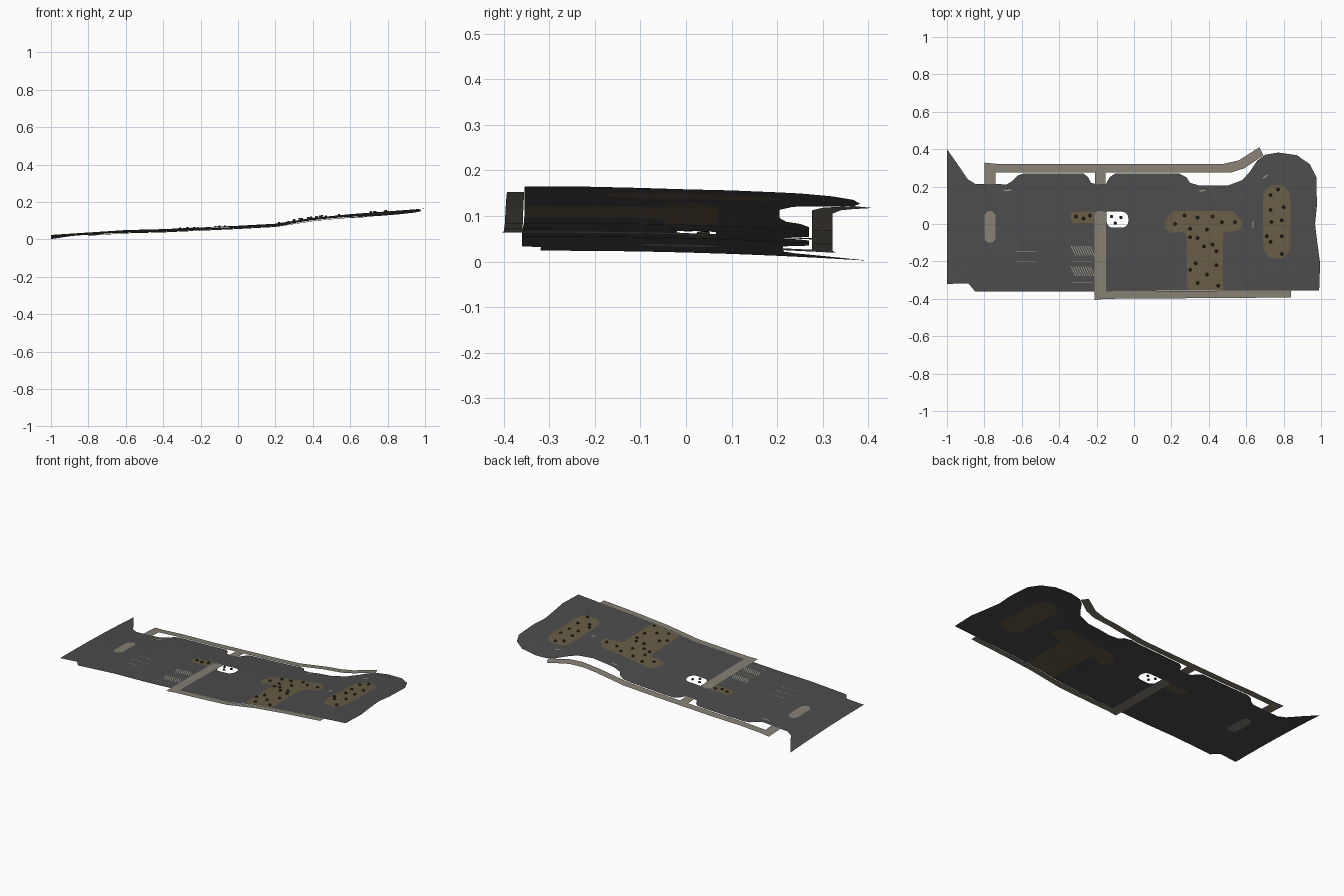
import bpy, bmesh, math
from mathutils import Vector
from mathutils.geometry import tessellate_polygon

cube = bpy.data.objects.get("Cube")
if cube:
    bpy.data.objects.remove(cube, do_unlink=True)


def material(name, rgb):
    m = bpy.data.materials.new(name)
    m.use_nodes = True
    m.diffuse_color = (*rgb, 1)
    bsdf = next(n for n in m.node_tree.nodes if n.type == 'BSDF_PRINCIPLED')
    bsdf.inputs["Base Color"].default_value = (*rgb, 1)
    return m


ASPHALT = material("dark grey asphalt", (.072, .072, .072))
PAVING = material("warm grey paving", (.24, .215, .175))
SOIL = material("brown soil", (.136, .107, .06))
KERB = material("rusty kerb", (.15, .065, .035))
SHRUB = material("dark green shrub", (.03, .032, .014))
PAINT = material("pale paint", (.38, .36, .29))

# Gentle hillside: rises along x, falls away towards the back
PROFILE = [(-1, .024), (-.8, .037), (-.6, .05), (-.4, .055), (0, .073), (.2, .084),
           (.4, .115), (.6, .135), (.8, .15), (1, .165)]


def height(x, y):
    x = max(-1, min(1, x))
    for (xa, za), (xb, zb) in zip(PROFILE, PROFILE[1:]):
        if x <= xb:
            z = za + (zb - za) * (x - xa) / (xb - xa)
            break
    return max(0, z - .022 * max(0, (y + .3) / .7) ** 2)


def finish(name, bm, mats):
    me = bpy.data.meshes.new(name)
    bm.to_mesh(me)
    bm.free()
    ob = bpy.data.objects.new(name, me)
    bpy.context.collection.objects.link(ob)
    for m in mats:
        me.materials.append(m)
    return ob


def drape(name, bm, mats, lift=0):
    # slice the flat sheet on a grid, then drop it onto the hillside
    bmesh.ops.triangulate(bm, faces=bm.faces)
    for axis in (Vector((1, 0, 0)), Vector((0, 1, 0))):
        for i in range(-9, 10):
            bmesh.ops.bisect_plane(bm, geom=bm.verts[:] + bm.edges[:] + bm.faces[:],
                                   plane_co=axis * i / 10, plane_no=axis)
    for f in bm.faces:
        f.normal_update()
        if f.normal.z < 0:
            f.normal_flip()
    for v in bm.verts:
        v.co.z = height(v.co.x, v.co.y) + lift
    return finish(name, bm, mats)


def sheet(name, outline, mat, holes=(), lift=0):
    loops = [[Vector((x, y, 0)) for x, y in p] for p in (outline, *holes)]
    bm = bmesh.new()
    verts = [bm.verts.new(p) for loop in loops for p in loop]
    for tri in tessellate_polygon(loops):
        bm.faces.new([verts[i] for i in tri])
    return drape(name, bm, [mat], lift)


def planted_bed(name, outline):
    bm = bmesh.new()
    bed = bm.faces.new([bm.verts.new((x, y, 0)) for x, y in outline])
    bed.normal_update()
    if bed.normal.z < 0:
        bed.normal_flip()
    rim = bmesh.ops.inset_region(bm, faces=[bed], thickness=.004, use_even_offset=True)
    for f in rim["faces"]:
        f.material_index = 1
    return drape(name, bm, [SOIL, KERB])


def rounded(x0, x1, y0, y1, r, steps=5, square=()):
    # rectangle with rounded corners, counter-clockwise from the top right
    pts = []
    corners = [(x1, y1, -1, -1), (x0, y1, 1, -1), (x0, y0, 1, 1), (x1, y0, -1, 1)]
    for i, (x, y, sx, sy) in enumerate(corners):
        if i in square:
            pts.append((x, y))
            continue
        for k in range(steps + 1):
            a = math.pi / 2 * (i + k / steps)
            pts.append((x + sx * r + r * math.cos(a), y + sy * r + r * math.sin(a)))
    return pts


# Outlines
back_edge = [(-1, .4), (-.93, .3), (-.89, .24), (-.85, .215), (-.68, .212), (-.65, .23),
             (-.62, .26), (-.59, .27), (-.27, .27), (-.245, .25), (-.23, .22), (-.2, .212),
             (-.15, .215), (-.13, .25), (-.1, .27), (.24, .27), (.28, .25), (.3, .22),
             (.35, .205), (.5, .205), (.58, .235), (.62, .28), (.66, .34), (.7, .37),
             (.77, .382), (.87, .368), (.94, .32), (.975, .25), (.978, .1), (.968, 0),
             (.98, -.1), (.995, -.21), (.99, -.355)]
t_bed = [(.285, -.355), (.28, -.06), (.265, -.04), (.2, -.05), (.165, -.02), (.17, .02),
         (.2, .07), (.53, .07), (.575, .015), (.575, -.02), (.55, -.035), (.485, -.045),
         (.475, -.06), (.475, -.355)]
cross_walk = [(-.21, -.36), (-.21, .06), (-.195, .07), (-.165, .07), (-.15, .06), (-.15, -.36)]
left_edge = [(-.85, -.36), (-.885, -.318), (-1, -.32)]
long_bed = rounded(.69, .837, -.185, .21, .07)
small_bed = rounded(-.34, -.213, .005, .066, .025, square=(0, 3))
opening = rounded(-.147, -.03, -.02, .066, .035, square=(1,))
pad = rounded(-.8, -.74, -.1, .07, .02, steps=1)

# Ground and everything set into it
sheet("ground", back_edge + t_bed[::-1] + cross_walk[::-1] + left_edge, ASPHALT,
      [long_bed, small_bed, opening, pad])
planted_bed("t_shaped_bed", t_bed)
planted_bed("long_bed", long_bed)
planted_bed("small_bed", small_bed)
sheet("paved_pad", pad, PAVING)
sheet("cross_walk", cross_walk, PAVING)

# Walkways along the edges
sheet("front_walk", [(-.21, -.36), (.84, -.355), (.84, -.393), (-.15, -.4), (-.21, -.406)], PAVING)
sheet("back_walk", [(-.8, .328), (-.74, .322), (.48, .322), (.56, .34), (.67, .41), (.692, .368),
                    (.59, .298), (.52, .276), (-.74, .276), (-.74, .212), (-.8, .212)], PAVING)
sheet("back_link", [(-.208, .276), (-.152, .276), (-.152, .212), (-.208, .212)], PAVING)


def stripe(name, x0, y0, x1, y1, w, mat=PAINT):
    side = Vector((y0 - y1, x1 - x0)).normalized() * w / 2
    a, b = Vector((x0, y0)), Vector((x1, y1))
    return sheet(name, [a - side, b - side, b + side, a + side], mat, lift=.002)


# Hatched bays and painted lines
for top in (-.118, -.228):
    for i in range(9):
        x = -.335 + i * .0125
        stripe("bay_stripe", x, top, x + .022, top - .05, .004)
for y in (-.088, -.145, -.2):
    stripe("lane_line", -.63, y, -.52, y, .002)
for y in (-.2, -.315):
    stripe("bay_line", -.335, y, -.22, y, .002)
for x0, y0, x1, y1 in [(-.695, .178, -.655, .182), (.35, .176, .38, .18),
                       (.69, .245, .715, .262), (.637, -.018, .637, .015)]:
    stripe("short_mark", x0, y0, x1, y1, .006)

# Shrubs
SPOTS = [(.27, .045), (.34, .035), (.42, .04), (.22, 0), (.3, -.025), (.39, -.03), (.47, .01),
         (.54, .01), (.34, -.075), (.42, -.11), (.3, -.07), (.44, -.145), (.375, -.12),
         (.33, -.21), (.44, -.22), (.3, -.245), (.39, -.27), (.45, -.33), (.34, -.315),
         (.77, .185), (.73, .155), (.8, .09), (.73, .075), (.79, .02), (.71, -.065), (.79, -.065),
         (.73, -.095), (.79, -.16), (.735, .01), (-.31, .04), (-.27, .03), (-.235, .045),
         (-.12, .04), (-.07, .035), (-.1, .005)]
bm = bmesh.new()
for x, y in SPOTS:
    made = bmesh.ops.create_cone(bm, cap_ends=True, segments=8, radius1=.009, radius2=.005, depth=.008)
    bmesh.ops.translate(bm, verts=made["verts"], vec=(x, y, height(x, y) + .006))
finish("shrubs", bm, [SHRUB])
